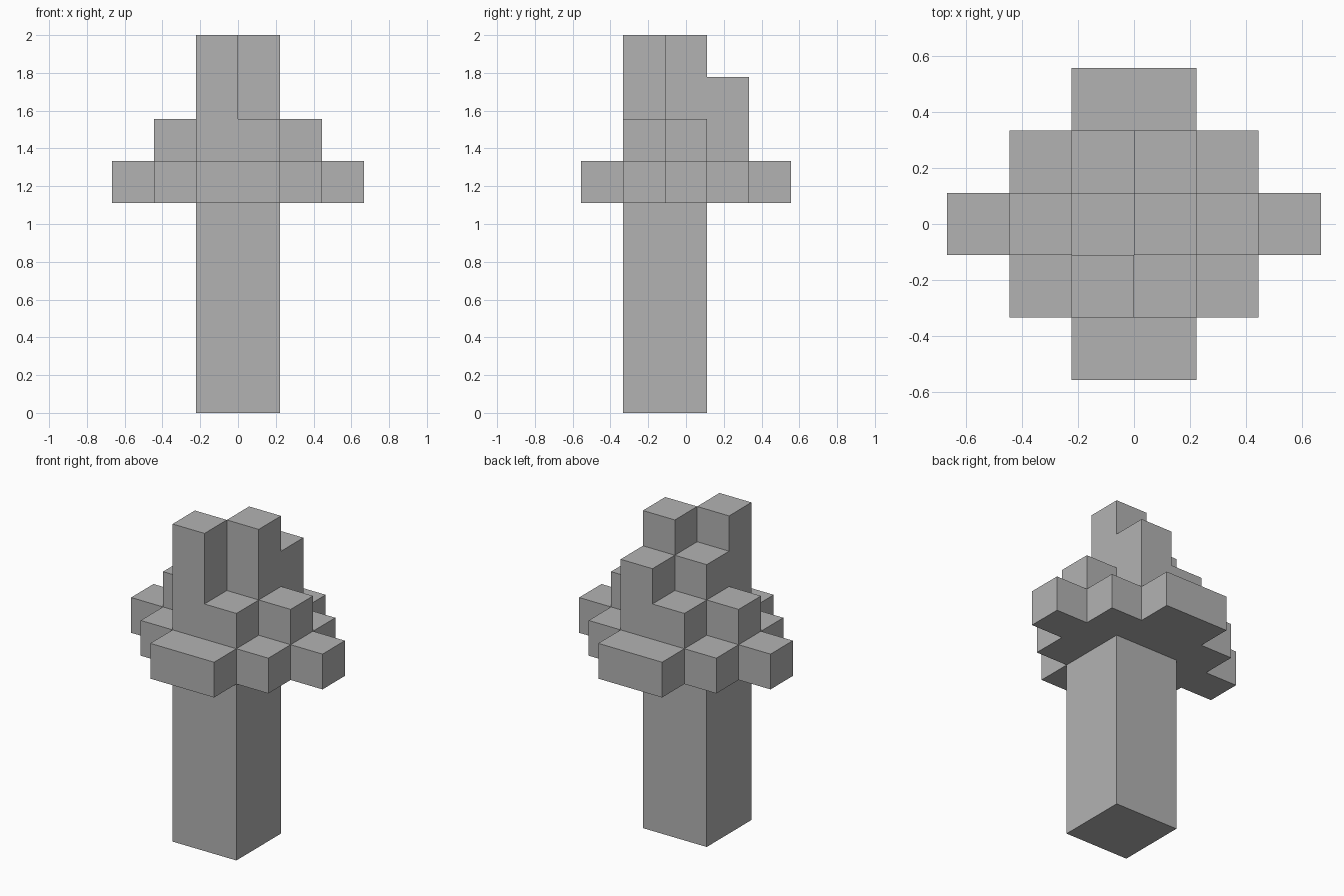
import bpy, bmesh
from mathutils import Vector

cube = bpy.data.objects.get("Cube")
if cube:
    bpy.data.objects.remove(cube, do_unlink=True)

UNIT = 2 / 9                       # side of one block
ORIGIN = Vector((-3, -2.5, 0))     # corner of the block grid

grey = bpy.data.materials.new("plain grey")
grey.use_nodes = True
colour = (0.45, 0.45, 0.45, 1)
grey.diffuse_color = colour
bsdf = next(n for n in grey.node_tree.nodes if n.type == 'BSDF_PRINCIPLED')
bsdf.inputs["Base Color"].default_value = colour


def layer(z, plan):
    """Blocks of one layer; plan rows run from the back to the front."""
    return {(x, y, z) for y, row in enumerate(reversed(plan))
            for x, mark in enumerate(row) if mark == "#"}


# Square trunk, set slightly forward
post = ["......", "......", "..##..", "..##..", "......"]
trunk = set().union(*(layer(z, post) for z in range(5)))

# Wide diamond-shaped branches
branches = layer(5, ["..##..", ".####.", "######", ".####.", "..##.."])

# Crown stepping up in a spiral to two peaks
peaks = ["......", "......", "...#..", "..#...", "......"]
crown = (layer(6, ["......", "..##..", ".####.", "..##..", "......"])
         | layer(7, ["......", "...#..", "..##..", "..#...", "......"])
         | layer(8, peaks))

parts = {"trunk": trunk, "branches": branches, "crown": crown}
solid = trunk | branches | crown


def build(name, blocks):
    """Skin the exposed sides of the blocks and join flat areas."""
    bm = bmesh.new()
    for block in sorted(blocks):
        centre = Vector(block) + Vector((0.5, 0.5, 0.5))
        for axis in range(3):
            for sign in (-1, 1):
                normal = Vector((0, 0, 0))
                normal[axis] = sign
                if tuple(int(c + n) for c, n in zip(block, normal)) in solid:
                    continue
                u = Vector((0, 0, 0))
                u[(axis + 1) % 3] = 1
                v = normal.cross(u)
                corners = [normal - u - v, normal + u - v,
                           normal + u + v, normal - u + v]
                bm.faces.new([bm.verts.new((centre + c / 2 + ORIGIN) * UNIT)
                              for c in corners])
    bmesh.ops.remove_doubles(bm, verts=bm.verts, dist=0.001)
    bmesh.ops.dissolve_limit(bm, angle_limit=0.01, verts=bm.verts, edges=bm.edges)
    mesh = bpy.data.meshes.new(name)
    bm.to_mesh(mesh)
    bm.free()
    mesh.materials.append(grey)
    bpy.context.collection.objects.link(bpy.data.objects.new(name, mesh))


for name, blocks in parts.items():
    build(name, blocks)
